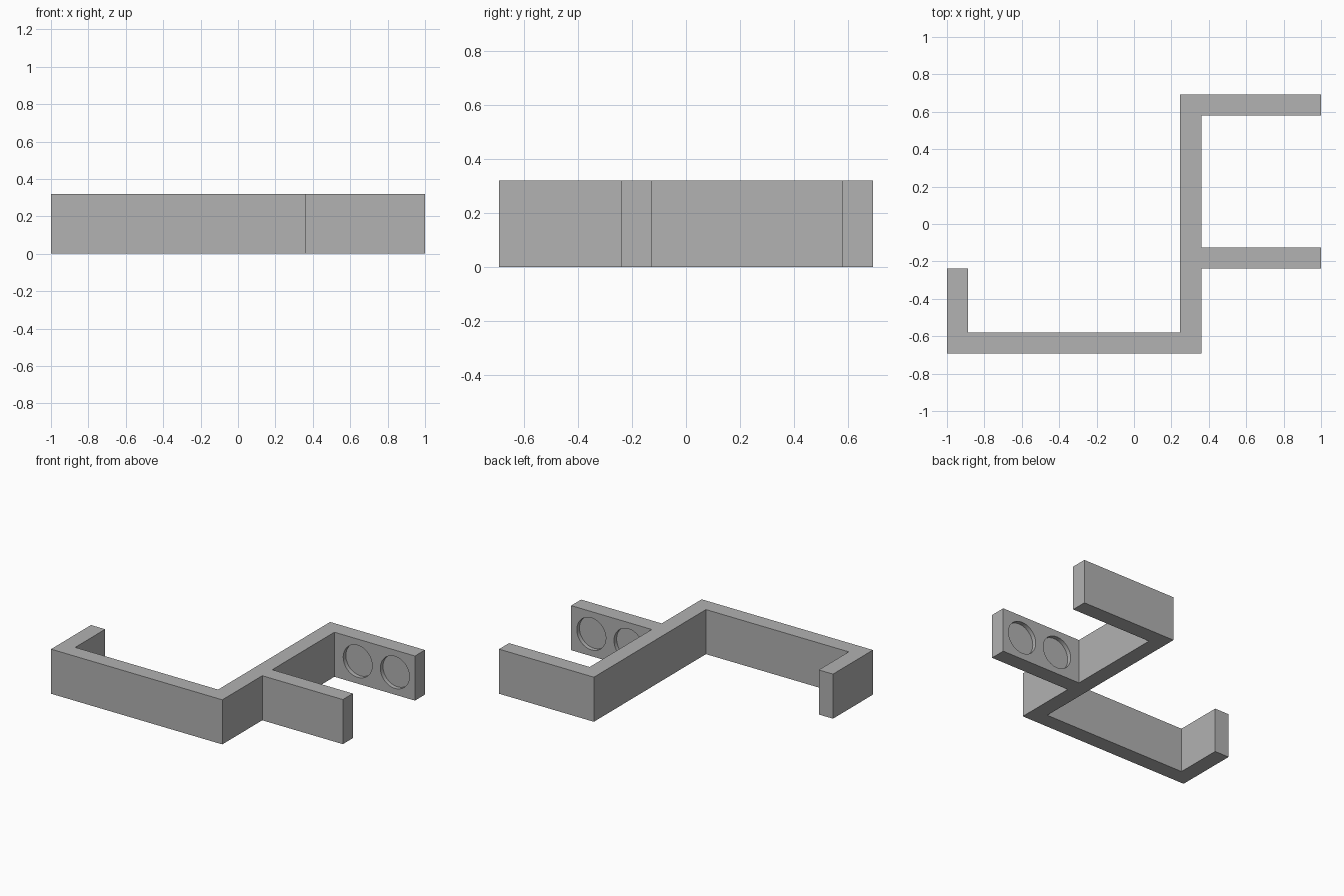
import bpy
import bmesh
from math import pi
from mathutils import Matrix

cube = bpy.data.objects.get("Cube")
if cube:
    bpy.data.objects.remove(cube, do_unlink=True)

HEIGHT, WALL, HALF_Y = 0.32, 0.113, 0.692
SPINE_R = 0.36               # outer face of the spine
SPINE_L = SPINE_R - WALL
ARM_LOW = -0.239             # front face of the middle arm, also the hook tip
ARM_TOP = ARM_LOW + WALL
RADIUS, DEPTH = 0.115, 0.03

grey = bpy.data.materials.new("plain grey")
grey.use_nodes = True
colour = (0.445, 0.445, 0.445, 1)
grey.diffuse_color = colour
grey.node_tree.nodes["Principled BSDF"].inputs["Base Color"].default_value = colour


def make_object(name, bm):
    bmesh.ops.recalc_face_normals(bm, faces=bm.faces)
    mesh = bpy.data.meshes.new(name)
    bm.to_mesh(mesh)
    bm.free()
    mesh.materials.append(grey)
    obj = bpy.data.objects.new(name, mesh)
    bpy.context.collection.objects.link(obj)
    return obj


# Bracket outline, extruded upwards
outline = [
    (-1, -HALF_Y), (SPINE_R, -HALF_Y), (SPINE_R, ARM_LOW), (1, ARM_LOW),
    (1, ARM_TOP), (SPINE_R, ARM_TOP), (SPINE_R, HALF_Y - WALL),
    (1, HALF_Y - WALL), (1, HALF_Y), (SPINE_L, HALF_Y),
    (SPINE_L, WALL - HALF_Y), (WALL - 1, WALL - HALF_Y),
    (WALL - 1, ARM_LOW), (-1, ARM_LOW),
]
bm = bmesh.new()
base = bm.faces.new([bm.verts.new((x, y, 0)) for x, y in outline])
top = bmesh.ops.extrude_face_region(bm, geom=[base])["geom"]
bmesh.ops.translate(bm, vec=(0, 0, HEIGHT),
                    verts=[v for v in top if isinstance(v, bmesh.types.BMVert)])
bracket = make_object("bracket", bm)

# Round pockets in the facing sides of the two arms
bm = bmesh.new()
for x in (0.545, 0.84):
    for y in (ARM_TOP, HALF_Y - WALL):
        place = Matrix.Translation((x, y, HEIGHT / 2)) @ Matrix.Rotation(pi / 2, 4, "X")
        bmesh.ops.create_cone(bm, cap_ends=True, segments=64, radius1=RADIUS,
                              radius2=RADIUS, depth=2 * DEPTH, matrix=place)
cutter = make_object("pocket_cutter", bm)
cutter.hide_render = True

cut = bracket.modifiers.new("pockets", "BOOLEAN")
cut.operation = "DIFFERENCE"
cut.solver = "EXACT"
cut.object = cutter
bpy.ops.object.select_all(action="DESELECT")
bracket.select_set(True)
bpy.context.view_layer.objects.active = bracket
bpy.ops.object.modifier_apply(modifier=cut.name)
bpy.data.objects.remove(cutter, do_unlink=True)
bpy.ops.object.shade_smooth_by_angle()
